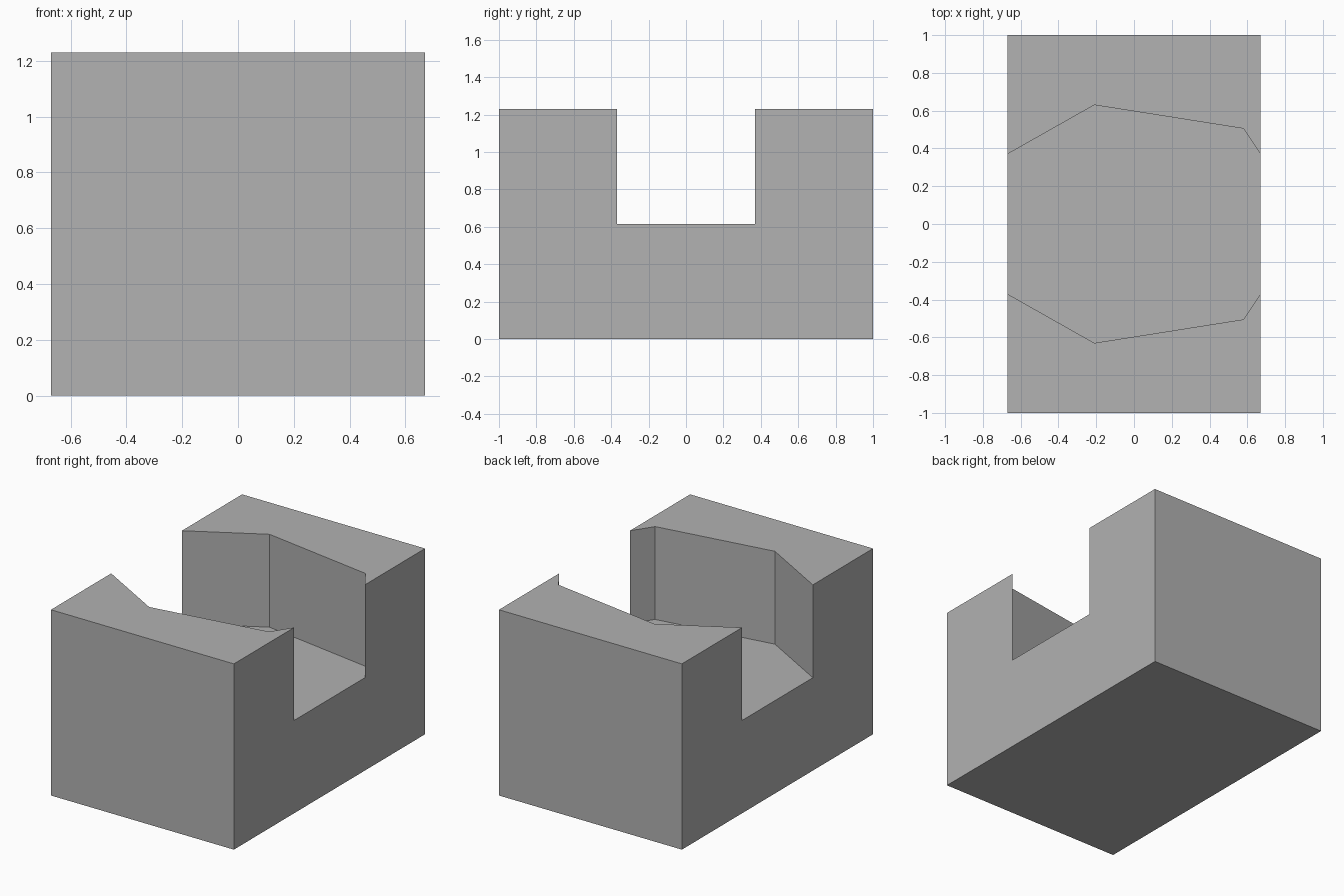
import bpy
import bmesh

HALF_X, HALF_Y, HEIGHT, FLOOR = 0.67, 1.0, 1.23, 0.615

cube = bpy.data.objects.get("Cube")
if cube:
    bpy.data.objects.remove(cube, do_unlink=True)

# Single plain grey
grey = bpy.data.materials.new("plain_grey")
grey.use_nodes = True
grey.diffuse_color = (0.445, 0.445, 0.445, 1)
grey.node_tree.nodes["Principled BSDF"].inputs["Base Color"].default_value = grey.diffuse_color


def prism(name, outline, bottom, top):
    """Extrude a flat outline of (x, y) points from bottom to top."""
    bm = bmesh.new()
    face = bm.faces.new([bm.verts.new((x, y, bottom)) for x, y in outline])
    up = bmesh.ops.extrude_face_region(bm, geom=[face])["geom"]
    verts = [g for g in up if isinstance(g, bmesh.types.BMVert)]
    bmesh.ops.translate(bm, vec=(0, 0, top - bottom), verts=verts)
    bmesh.ops.recalc_face_normals(bm, faces=bm.faces)
    mesh = bpy.data.meshes.new(name)
    bm.to_mesh(mesh)
    bm.free()
    mesh.materials.append(grey)
    obj = bpy.data.objects.new(name, mesh)
    bpy.context.scene.collection.objects.link(obj)
    return obj


# Solid block
block = prism("channel_block",
              [(-HALF_X, -HALF_Y), (HALF_X, -HALF_Y), (HALF_X, HALF_Y), (-HALF_X, HALF_Y)],
              0, HEIGHT)

# Channel cutter: one angled wall, mirrored across y, running out past both ends
wall = [(-0.9, 0.37), (-HALF_X, 0.37), (-0.21, 0.63), (0.58, 0.505), (HALF_X, 0.37), (0.9, 0.37)]
cutter = prism("channel_cutter", wall + [(x, -y) for x, y in reversed(wall)], FLOOR, HEIGHT + 0.3)
cutter.hide_render = True

# Cut the channel and keep the finished mesh
cut = block.modifiers.new("channel_cut", 'BOOLEAN')
cut.operation = 'DIFFERENCE'
cut.solver = 'EXACT'
cut.object = cutter
bpy.context.view_layer.update()
graph = bpy.context.evaluated_depsgraph_get()
finished = bpy.data.meshes.new_from_object(block.evaluated_get(graph))
block.modifiers.clear()
block.data = finished
bpy.data.objects.remove(cutter, do_unlink=True)
